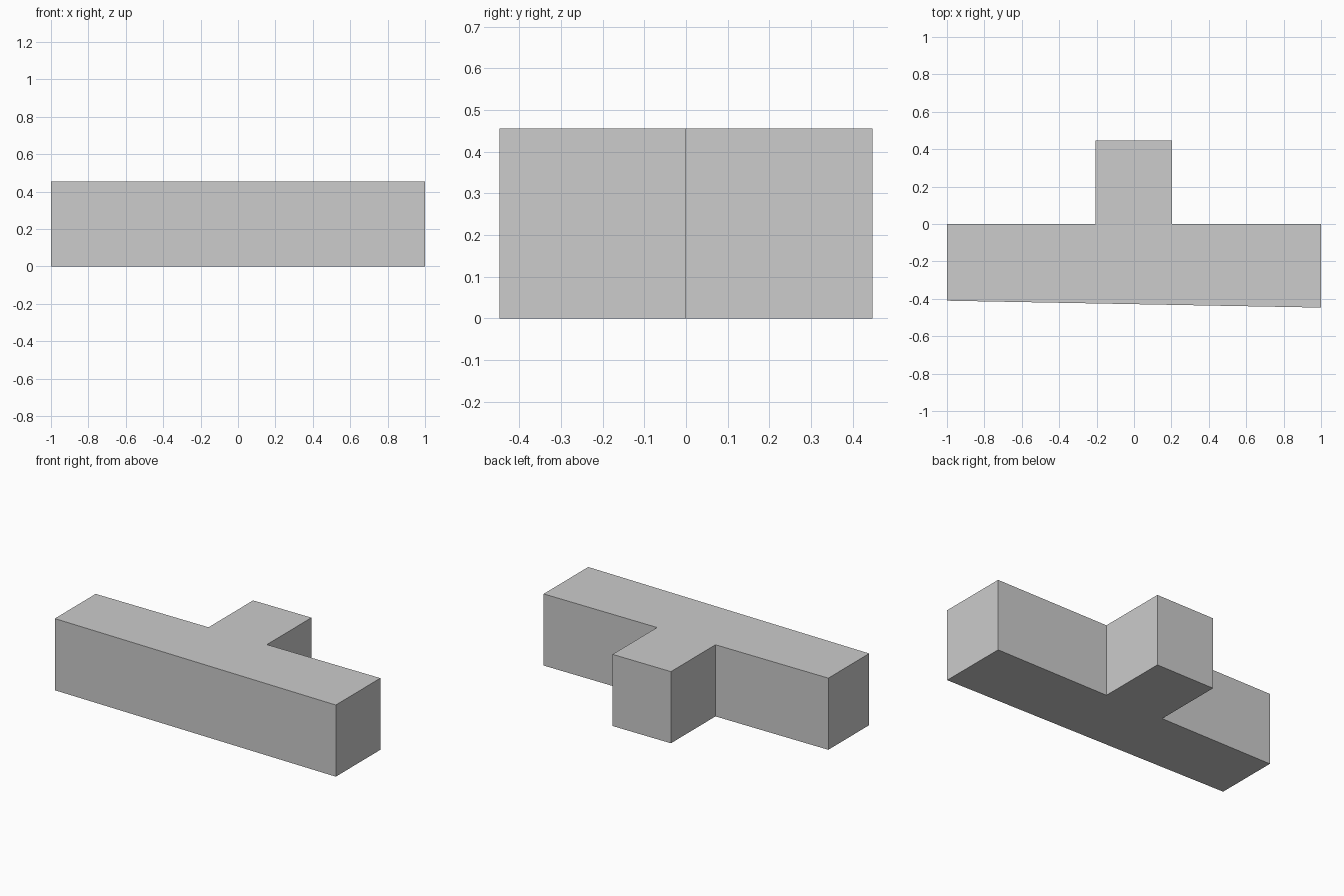
import bpy
import bmesh

default = bpy.data.objects.get("Cube")
if default:
    bpy.data.objects.remove(default, do_unlink=True)

HEIGHT = 0.455

# Single plain grey
grey = bpy.data.materials.new("light_grey")
grey.use_nodes = True
colour = (0.604, 0.604, 0.604, 1)
grey.diffuse_color = colour
grey.node_tree.nodes["Principled BSDF"].inputs["Base Color"].default_value = colour

# T-shaped plan: slightly tapered long bar with a stem at the back
outline = [(-1, -0.41), (1, -0.447), (1, 0), (0.203, 0),
           (0.203, 0.447), (-0.207, 0.447), (-0.207, 0), (-1, 0)]

# Extrude the plan upwards into one solid block
bm = bmesh.new()
base = bm.faces.new([bm.verts.new((x, y, 0)) for x, y in outline])
result = bmesh.ops.extrude_face_region(bm, geom=[base], use_keep_orig=True)
top = [v for v in result["geom"] if isinstance(v, bmesh.types.BMVert)]
bmesh.ops.translate(bm, verts=top, vec=(0, 0, HEIGHT))
bmesh.ops.recalc_face_normals(bm, faces=bm.faces)

mesh = bpy.data.meshes.new("t_block")
bm.to_mesh(mesh)
bm.free()
mesh.materials.append(grey)
bpy.context.collection.objects.link(bpy.data.objects.new("t_block", mesh))
